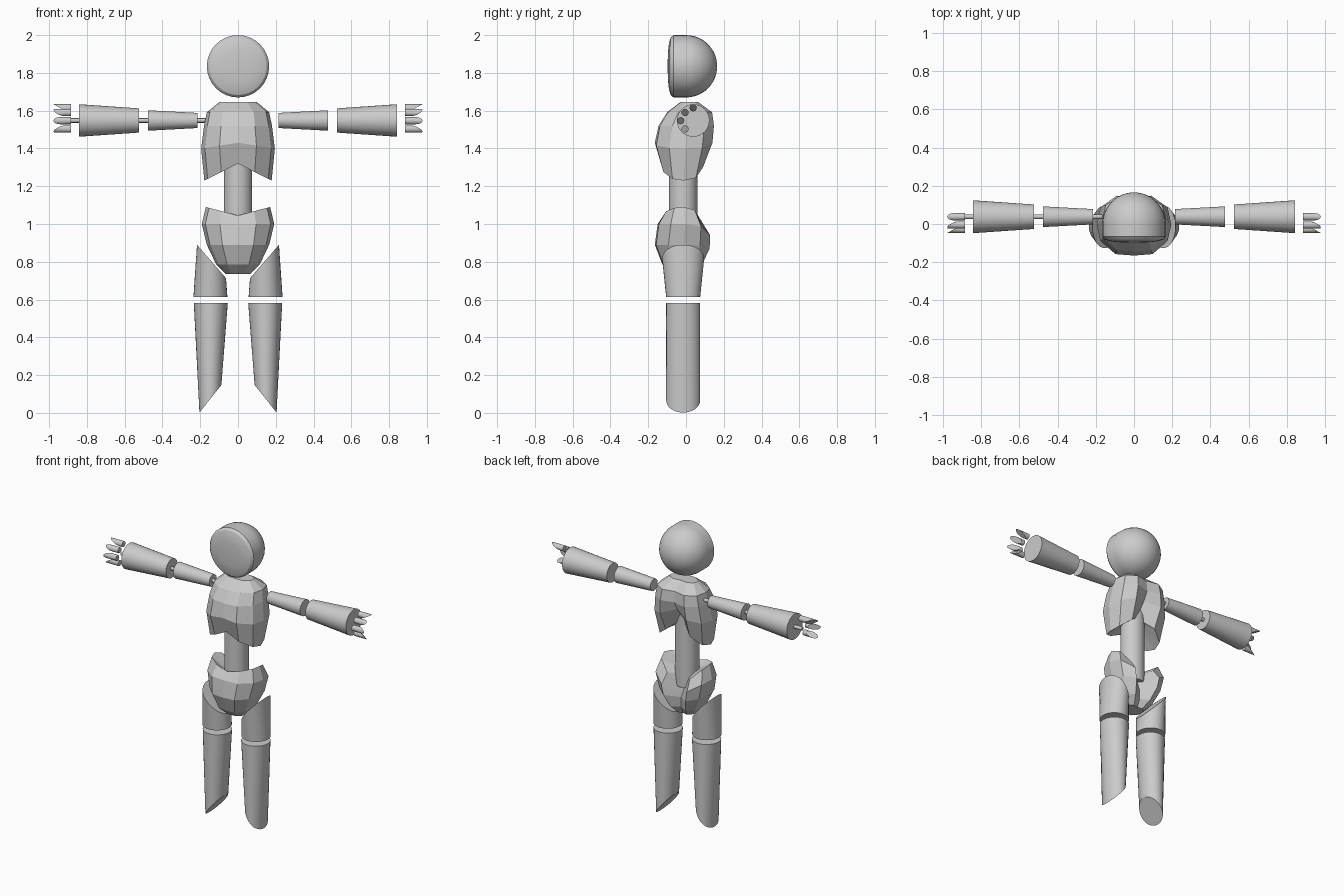
import bpy, bmesh, math
from mathutils import Vector

if "Cube" in bpy.data.objects:
    bpy.data.objects.remove(bpy.data.objects["Cube"])

grey = bpy.data.materials.new("plain_grey")
grey.diffuse_color = (0.6, 0.6, 0.6, 1)
grey.use_nodes = True
grey.node_tree.nodes["Principled BSDF"].inputs["Base Color"].default_value = grey.diffuse_color


def loft(name, rings, smooth=True, cut=None, tip=None):
    """Skin closed rings, cap the ends, optionally slice off beyond a plane."""
    bm = bmesh.new()
    vs = [[bm.verts.new(p) for p in r] for r in rings]
    n = len(vs[0])
    for a, b in zip(vs, vs[1:]):
        for i in range(n):
            j = (i + 1) % n
            bm.faces.new((a[i], a[j], b[j], b[i]))
    # One end may be a fan to a point (hollowed end), others are flat caps
    for k, ring in ((0, vs[0]), (-1, vs[-1])):
        if tip and tip[0] == k:
            c = bm.verts.new(tip[1])
            for i in range(n):
                bm.faces.new((ring[i], ring[(i + 1) % n], c))
        else:
            bm.faces.new(ring)
    if cut:
        geom = bm.verts[:] + bm.edges[:] + bm.faces[:]
        bmesh.ops.bisect_plane(bm, geom=geom, plane_co=cut[0],
                               plane_no=cut[1], clear_outer=True)
        bmesh.ops.holes_fill(bm, edges=[e for e in bm.edges if e.is_boundary], sides=0)
    bmesh.ops.recalc_face_normals(bm, faces=bm.faces[:])
    me = bpy.data.meshes.new(name)
    bm.to_mesh(me)
    bm.free()
    me.materials.append(grey)
    ob = bpy.data.objects.new(name, me)
    bpy.context.collection.objects.link(ob)
    if smooth:
        bpy.ops.object.select_all(action='DESELECT')
        ob.select_set(True)
        bpy.context.view_layer.objects.active = ob
        bpy.ops.object.shade_smooth_by_angle(angle=math.radians(30))
    return ob


def ring(axis, c, r1, r2, n=32):
    """Ellipse around c, perpendicular to the given axis."""
    pts = []
    for i in range(n):
        a = 2 * math.pi * i / n
        p, q = r1 * math.cos(a), r2 * math.sin(a)
        off = {'x': (0, p, q), 'y': (p, 0, q), 'z': (p, q, 0)}[axis]
        pts.append(Vector(c) + Vector(off))
    return pts


def section(z, w, yf, yb, dip_f=0, dip_b=0, back=0.85):
    """Faceted body section; the middle of front and back shifts by the dips."""
    half = [(0, -1), (.5, -.95), (.9, -.5), (1, .05), (.9, .65), (.5, 1), (0, back)]
    full = half + [(-u, v) for u, v in half[-2:0:-1]]
    mid, dep = (yf + yb) / 2, (yb - yf) / 2
    return [(u * w, mid + v * dep,
             z + (dip_f if v < 0 and abs(u) < .95 and v <= -.5 else dip_b) * (1 - abs(u)))
            if abs(v) > .1 else (u * w, mid + v * dep, z) for u, v in full]


# Head: ball with a shallow domed face plate
R, HZ = 0.165, 1.835
profile = [(.03, -.097), (.08, -.095), (.125, -.09), (.152, -.081), (R, -.066), (R, 0)]
profile += [(R * math.cos(a), R * math.sin(a))
            for a in (math.radians(7.5 * k) for k in range(1, 12))]
profile.append((.004, R))
loft("head", [ring('y', (0, y, HZ), r, r) for r, y in profile])

# Spine
loft("spine", [ring('z', (0, -.015, z), .075, .075) for z in (.92, 1.5)])

# Chest: faceted block, arched along its lower edge
loft("chest", [
    section(1.23, .178, -.125, .09, .09, .14, .4),
    section(1.40, .195, -.165, .14, .03, .06, .7),
    section(1.52, .18, -.145, .148),
    section(1.592, .165, -.10, .138),
    section(1.645, .10, -.03, .065),
], smooth=False, tip=(0, (0, -.02, 1.38)))

# Pelvis: faceted bowl with a notch at the back
loft("pelvis", [
    section(.735, .065, -.07, .04),
    section(.785, .115, -.125, .085, 0, 0, .7),
    section(.89, .165, -.165, .125, 0, -.04, .5),
    section(1.0, .192, -.15, .128, 0, -.12, .3),
    section(1.09, .17, -.11, .08, -.045, -.17, .3),
], smooth=False, tip=(-1, (0, -.03, .98)))

AY, AZ = 0.038, 1.548
for s, side in ((1, "right"), (-1, "left")):
    # Arm segments, flaring toward the hand
    for part, x0, x1, r0, r1 in (("upper_arm", .214, .476, .04, .054),
                                 ("forearm", .523, .842, .064, .086)):
        loft(f"{side}_{part}", [ring('x', (s * x0, AY, AZ), r0, r0),
                                ring('x', (s * x1, AY, AZ), r1, r1)])

    # Fingers, cut at a slant on the palm side
    for k, (y, z) in enumerate(((.038, 1.615), (-.005, 1.59), (-.028, 1.547), (-.005, 1.503))):
        r = .019
        d = Vector((0, y - AY, z - AZ)).normalized()
        edge = Vector((s * .977, y, z)) + d * r
        loft(f"{side}_finger_{k + 1}",
             [ring('x', (s * x, y, z), r, r, 16) for x in (.884, .985)],
             cut=(edge, Vector((s * .036, 0, 0)) - d * .066 * 1.0))

    # Thigh, with the top sliced to clear the pelvis
    a, b = Vector((s * .217, 0, .89)), Vector((s * .078, 0, .73))
    loft(f"{side}_thigh", [ring('z', (s * .146, -.015, .613), .09, .09),
                           ring('z', (s * .147, -.015, .92), .068, .122)],
         cut=(a, Vector((-s * (a.z - b.z), 0, abs(a.x - b.x)))))

    # Shin, with the foot end sliced toward the inside
    a, b = Vector((s * .204, 0, .002)), Vector((s * .09, 0, .145))
    loft(f"{side}_shin", [ring('z', (s * .144, -.015, .583), .09, .09),
                          ring('z', (s * .152, -.015, -.02), .051, .09)],
         cut=(a, Vector((-s * (b.z - a.z), 0, -abs(a.x - b.x)))))

# Thin joint rods, present on one arm only
for name, x0, x1 in (("shoulder_rod", -.22, -.15), ("elbow_rod", -.53, -.47),
                     ("wrist_rod", -.90, -.84)):
    loft(name, [ring('x', (x, AY, AZ), .012, .012, 16) for x in (x0, x1)])
